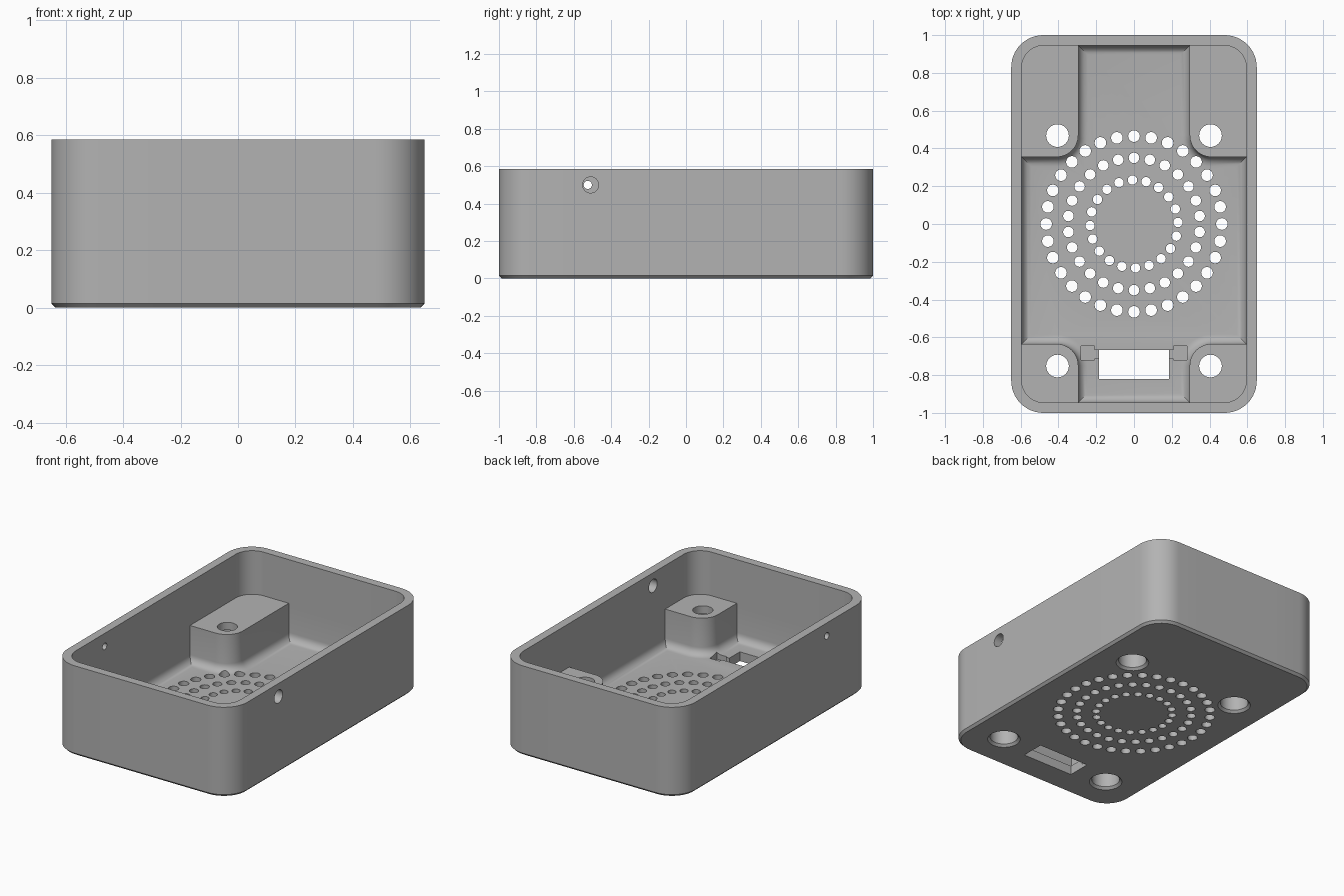
import bpy, bmesh
from math import sin, cos, pi, radians
from mathutils import Matrix, Vector

old = bpy.data.objects.get("Cube")
if old:
    bpy.data.objects.remove(old, do_unlink=True)

HEIGHT, FLOOR, BOSS_TOP, FILLET = 0.585, 0.06, 0.30, 0.05
BOSS_X, BOSS_BACK, BOSS_FRONT, BOSS_R = 0.295, 0.355, 0.635, 0.115
WALL_X, WALL_Y, STEPS = 0.595, 0.945, 12

grey = bpy.data.materials.new("plain grey")
grey.use_nodes = True
colour = (0.45, 0.45, 0.45, 1)
grey.diffuse_color = colour
grey.node_tree.nodes["Principled BSDF"].inputs["Base Color"].default_value = colour


def arc(cx, cy, r, start, end):
    angles = [start + (end - start) * i / STEPS for i in range(STEPS + 1)]
    return [(cx + r * cos(a), cy + r * sin(a)) for a in angles]


def wall_corner(x, y, r, boss_y):
    # rounded outline of one quarter, with points where the boss begins and ends
    return [(x, boss_y)] + arc(x - r, y - r, r, 0, pi / 2) + [(BOSS_X, y)]


def boss_corner(d, boss_y):
    # quarter of the floor outline that runs around the boss, inset by d
    curve = arc(BOSS_X + BOSS_R, boss_y + BOSS_R, BOSS_R + d, 1.5 * pi, pi)
    return [(WALL_X - d, boss_y - d)] + curve + [(BOSS_X - d, WALL_Y - d)]


def full_loop(quarter, z):
    back, front = quarter(BOSS_BACK), quarter(BOSS_FRONT)
    loop = back + [(-x, y) for x, y in reversed(back)]
    loop += [(-x, -y) for x, y in front] + [(x, -y) for x, y in reversed(front)]
    return [(x, y, z) for x, y in loop]


def loft(bm, loops):
    rings = [[bm.verts.new(p) for p in loop] for loop in loops]
    n = len(rings[0])
    for a, b in zip(rings, rings[1:]):
        for i in range(n):
            j = (i + 1) % n
            bm.faces.new((a[i], a[j], b[j], b[i]))
    bm.faces.new(rings[0][::-1])
    bm.faces.new(rings[-1])


def finish(bm, name):
    bmesh.ops.remove_doubles(bm, verts=bm.verts, dist=0.0001)
    bmesh.ops.recalc_face_normals(bm, faces=bm.faces)
    mesh = bpy.data.meshes.new(name)
    bm.to_mesh(mesh)
    bm.free()
    mesh.materials.append(grey)
    obj = bpy.data.objects.new(name, mesh)
    bpy.context.collection.objects.link(obj)
    return obj


def rod(bm, x, y, stations, sides=24):
    # turned upright shape from (radius, height) pairs
    loft(bm, [[(x + r * cos(2 * pi * i / sides), y + r * sin(2 * pi * i / sides), z)
               for i in range(sides)] for r, z in stations])


def box(bm, x0, x1, y0, y1, z0, z1):
    size = Vector((x1 - x0, y1 - y0, z1 - z0))
    mid = Vector((x0 + x1, y0 + y1, z0 + z1)) / 2
    bmesh.ops.create_cube(bm, size=1, matrix=Matrix.Translation(mid) @ Matrix.Diagonal(size.to_4d()))


# Tray: outside wall, rim, inside wall, boss tops, boss sides, filleted floor
loops = [full_loop(lambda b, d=d: wall_corner(0.65 - d, 1 - d, 0.17 - d, b), z)
         for d, z in ((0.015, 0), (0, 0.015), (0, HEIGHT))]
loops += [full_loop(lambda b: wall_corner(WALL_X, WALL_Y, 0.118, b), z) for z in (HEIGHT, BOSS_TOP)]
loops.append(full_loop(lambda b: boss_corner(0, b), BOSS_TOP))
for k in range(7):
    t = k / 6 * pi / 2
    loops.append(full_loop(lambda b: boss_corner(FILLET * (1 - cos(t)), b),
                           FLOOR + FILLET * (1 - sin(t))))
bm = bmesh.new()
loft(bm, loops)
tray = finish(bm, "speaker_tray")

# Speaker grille: three rings of holes
holes = bmesh.new()
for count, ring, r, turn in ((32, 0.465, 0.031, 0), (26, 0.35, 0.028, 0), (20, 0.233, 0.025, 2)):
    for i in range(count):
        a = pi / 2 + radians(turn) + 2 * pi * i / count
        rod(holes, ring * cos(a), ring * sin(a), ((r, -0.1), (r, 0.2)), 16)

# Screw holes: chamfered pocket below, narrower hole through the boss top
for x in (-0.405, 0.405):
    for y in (0.468, -0.752):
        rod(holes, x, y, ((0.115, -0.015), (0.085, 0.015), (0.085, 0.25),
                          (0.06, 0.25), (0.06, 0.4)), 32)

# Side wall holes: wide on the left, narrow on the right
for x, y, r in ((0.62, -0.51, 0.043), (-0.62, -0.525, 0.022)):
    bmesh.ops.create_cone(holes, cap_ends=True, segments=24, radius1=r, radius2=r, depth=0.2,
                          matrix=Matrix.Translation((x, y, 0.5)) @ Matrix.Rotation(pi / 2, 4, "Y"))

# Connector slot through the floor
box(holes, -0.185, 0.185, -0.82, -0.667, -0.1, 0.2)

# Shallow latch pockets and the notches joining them to the slot
pockets, notches = bmesh.new(), bmesh.new()
for s in (-1, 1):
    box(pockets, *sorted((s * 0.21, s * 0.28)), -0.72, -0.645, 0.025, 0.2)
    box(notches, *sorted((s * 0.17, s * 0.22)), -0.712, -0.667, 0.025, 0.2)

for name, cut in (("hole_cutter", holes), ("pocket_cutter", pockets), ("notch_cutter", notches)):
    cutter = finish(cut, name)
    cutter.hide_render = True
    mod = tray.modifiers.new(name, "BOOLEAN")
    mod.operation, mod.solver, mod.object = "DIFFERENCE", "EXACT", cutter
    bpy.context.view_layer.objects.active = tray
    bpy.ops.object.modifier_apply(modifier=name)
    bpy.data.objects.remove(cutter, do_unlink=True)

# Smooth curves, crisp edges
bpy.ops.object.select_all(action="DESELECT")
tray.select_set(True)
bpy.context.view_layer.objects.active = tray
bpy.ops.object.shade_smooth_by_angle(angle=radians(30))
